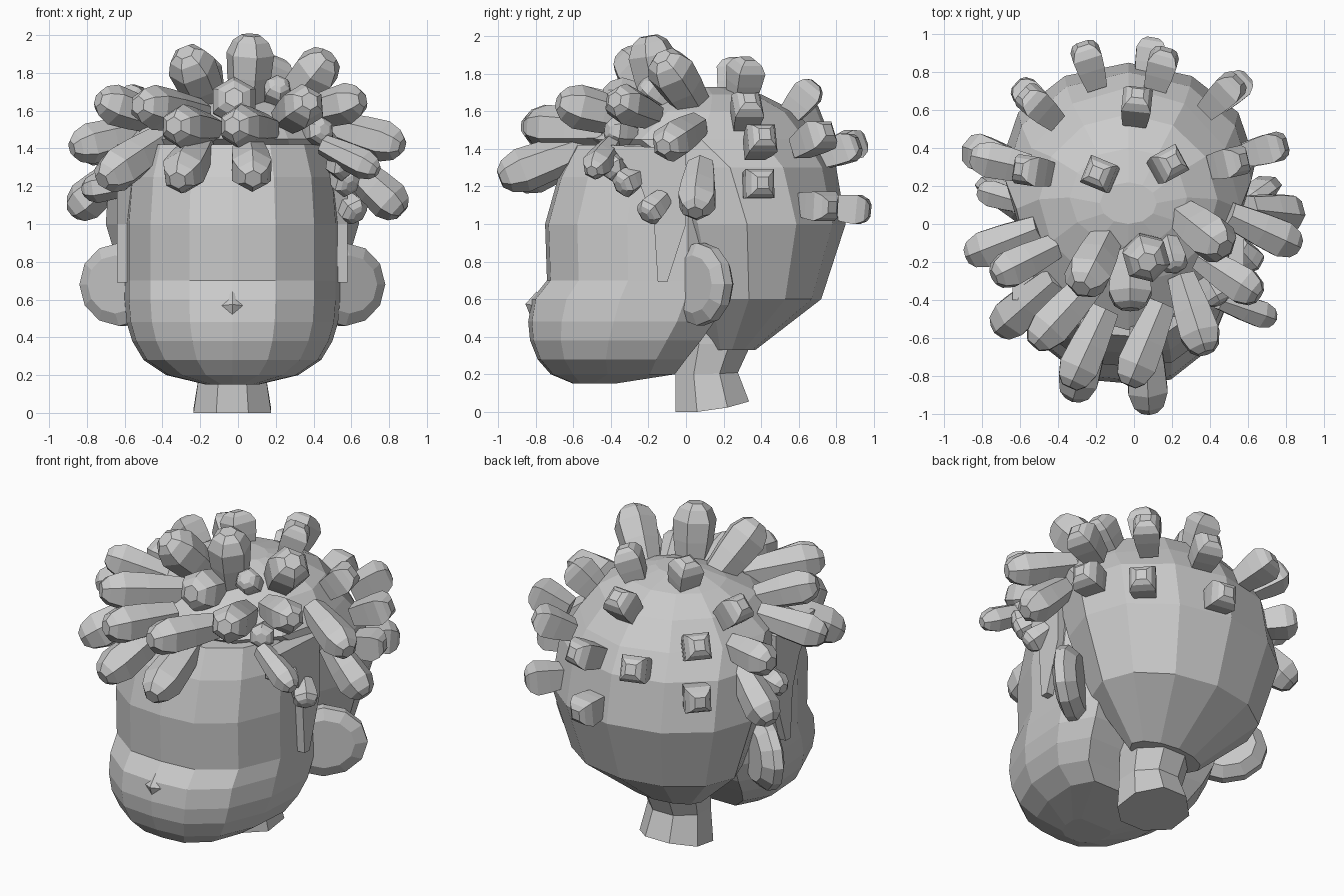
import bpy, bmesh, math
from mathutils import Vector

if "Cube" in bpy.data.objects:
    bpy.data.objects.remove(bpy.data.objects["Cube"], do_unlink=True)

grey = bpy.data.materials.new("plain_grey")
grey.use_nodes = True
grey.diffuse_color = (0.6, 0.6, 0.6, 1)
grey.node_tree.nodes["Principled BSDF"].inputs["Base Color"].default_value = (0.6, 0.6, 0.6, 1)

MID = -0.03  # the head sits slightly off the centre line


def finish(name, bm):
    bmesh.ops.recalc_face_normals(bm, faces=bm.faces)
    mesh = bpy.data.meshes.new(name)
    bm.to_mesh(mesh)
    bm.free()
    mesh.materials.append(grey)
    obj = bpy.data.objects.new(name, mesh)
    bpy.context.collection.objects.link(obj)
    return obj


def loft(name, rings):
    """Skin a closed solid over rings with equal point counts."""
    bm = bmesh.new()
    loops = [[bm.verts.new(p) for p in ring] for ring in rings]
    for low, high in zip(loops, loops[1:]):
        for i in range(len(low)):
            j = (i + 1) % len(low)
            bm.faces.new((low[i], low[j], high[j], high[i]))
    bm.faces.new(loops[0])
    bm.faces.new(loops[-1])
    return finish(name, bm)


def head_ring(section, z, front, back, half):
    """Mirror a half section, given as (width share, depth share)."""
    left = [(-w, d) for w, d in reversed(section) if w > 0]
    return [Vector((MID + w * half, front + d * (back - front), z)) for w, d in section + left]


# Face: flat front panel, angled cheeks, rounded jaw
face_section = [(0, 0), (0.4, 0.02), (0.76, 0.18), (0.96, 0.46), (1, 0.8), (0.8, 1)]
face_levels = [
    (0.15, -0.6, -0.38, 0.14), (0.2, -0.72, -0.06, 0.35), (0.28, -0.79, 0, 0.47),
    (0.38, -0.83, 0.08, 0.53), (0.48, -0.84, 0.15, 0.56), (0.6, -0.82, 0.2, 0.57),
    (0.7, -0.74, 0.2, 0.57), (1, -0.75, 0.2, 0.57), (1.25, -0.68, 0.2, 0.55),
    (1.42, -0.59, 0.2, 0.5),
]
loft("face", [head_ring(face_section, *level) for level in face_levels])

# Skull: broad faceted dome with a sloping front
skull_section = [(math.sin(a), (1 - math.cos(a)) / 2)
                 for a in (math.pi * i / 6 for i in range(6))] + [(0, 1)]
skull_levels = [
    (0.33, 0.12, 0.37, 0.25), (0.6, -0.05, 0.72, 0.55), (1, -0.2, 0.85, 0.67),
    (1.3, -0.33, 0.8, 0.65), (1.45, -0.56, 0.72, 0.59), (1.6, -0.32, 0.58, 0.47),
    (1.69, -0.12, 0.4, 0.31), (1.73, 0, 0.22, 0.15),
]
loft("skull", [head_ring(skull_section, *level) for level in skull_levels])

# Nose: small shallow wedge
bm = bmesh.new()
bmesh.ops.create_cone(bm, segments=4, radius1=0.08, radius2=0, depth=0.05, cap_ends=True)
nose = finish("nose", bm)
nose.location = (MID, -0.83, 0.57)
nose.rotation_euler.x = math.radians(80)

# Neck: eight-sided stem with a lifted back edge
neck_rings = []
for z, y, half, depth, lift in [(0, 0.14, 0.21, 0.2, 0.06), (0.2, 0.11, 0.18, 0.17, 0.01),
                                (0.36, 0.15, 0.2, 0.2, 0), (0.6, 0.15, 0.2, 0.2, 0)]:
    ring = []
    for i in range(8):
        a = math.tau * (i + 0.5) / 8
        ring.append((MID + 1.06 * half * math.cos(a), y + 1.06 * depth * math.sin(a),
                     z + lift * max(0, math.sin(a))))
    neck_rings.append(ring)
loft("neck", neck_rings)

# Ears and sideburns, one per side
for side, label in ((1, "left"), (-1, "right")):
    outward = Vector((side * 0.21, 0.15, 0))
    thick = Vector((side * 0.05, -0.06, 0))
    centre = Vector((MID + side * 0.58, 0.08, 0.68))
    rings = []
    for offset, size in ((-1, 0.75), (-0.3, 1), (0.4, 1), (0.8, 0.7)):
        rings.append([centre + thick * offset + outward * size * math.cos(a)
                      + Vector((0, 0, 0.22 * size * math.sin(a)))
                      for a in (math.tau * i / 12 for i in range(12))])
    loft(label + "_ear", rings)

    outline = [(-0.4, 1.42), (0, 1.4), (0, 1), (-0.1, 0.69), (-0.15, 0.69), (-0.17, 1), (-0.24, 1.2)]
    loft(label + "_sideburn", [[(MID + side * x, y, z) for y, z in outline] for x in (0.5, 0.61)])


# Hair curls: club shapes, narrow at the root and blunt at the tip
def curl(name, root, tip, radius, sides=6):
    root, tip = Vector(root), Vector(tip)
    axis = tip - root
    turn = axis.to_track_quat("Z", "Y")
    rings = []
    for along, share in ((0, 0.7), (0.45, 0.92), (0.75, 1), (0.92, 0.75), (1, 0.4)):
        rings.append([root + axis * along + turn @ Vector((
            radius * share * math.cos(a), radius * share * math.sin(a), 0))
            for a in (math.tau * (i + 0.5) / sides for i in range(sides))])
    loft(name, rings)


def curl_group(name, radius, sides, table):
    """Rows hold root and tip in hundredths."""
    for n, row in enumerate(table, 1):
        spots = [v / 100 for v in row]
        curl(f"{name}_{n}", spots[:3], spots[3:], radius, sides)


curl_group("crown_curl", 0.13, 6, [
    (-14, -6, 160, -28, -34, 191), (5, -13, 160, 7, -20, 200), (24, 6, 160, 48, -13, 189),
    (-2, -10, 160, -2, -45, 167),
])
curl_group("fringe_curl", 0.12, 6, [
    (-20, -50, 142, -32, -92, 123), (5, -52, 142, 8, -99, 124), (-15, -45, 150, -34, -86, 152),
    (15, -42, 150, -3, -85, 152), (-20, -28, 158, -53, -64, 163), (25, -28, 155, 38, -68, 165),
    (-40, -28, 145, -72, -56, 123),
])
curl_group("side_curl", 0.11, 6, [
    (-42, -12, 155, -74, -28, 166), (-50, -2, 150, -88, -17, 140), (50, 5, 152, 87, -12, 141),
    (60, 8, 131, 87, 5, 106), (-60, 30, 130, -88, 40, 106), (-50, 28, 142, -86, 36, 142),
    (35, -18, 158, 66, -38, 166),
])
curl_group("temple_curl", 0.08, 6, [
    (38, -28, 148, 46, -42, 150), (45, -40, 142, 74, -50, 128), (50, -35, 132, 58, -42, 130),
    (52, -25, 126, 60, -36, 120), (55, -12, 114, 64, -22, 104), (18, -8, 163, 22, -24, 175),
    (-55, 10, 122, -82, 18, 118),
])

# Short stubs point straight out from the skull
back_tips = [
    (-20, 27, 188), (21, 33, 188), (2, 69, 175), (58, 34, 167), (-61, 29, 171),
    (80, 42, 148), (76, 41, 122), (60, 78, 109), (55, 76, 150), (-62, 74, 125),
    (-58, 69, 159), (-27, 95, 145), (10, 98, 107), (17, 92, 143),
]
hub = Vector((MID, 0.2, 1.15))
for n, spot in enumerate(back_tips, 1):
    tip = Vector(spot) / 100
    curl(f"back_stub_{n}", tip + (hub - tip).normalized() * 0.25, tip, 0.11, 4)
